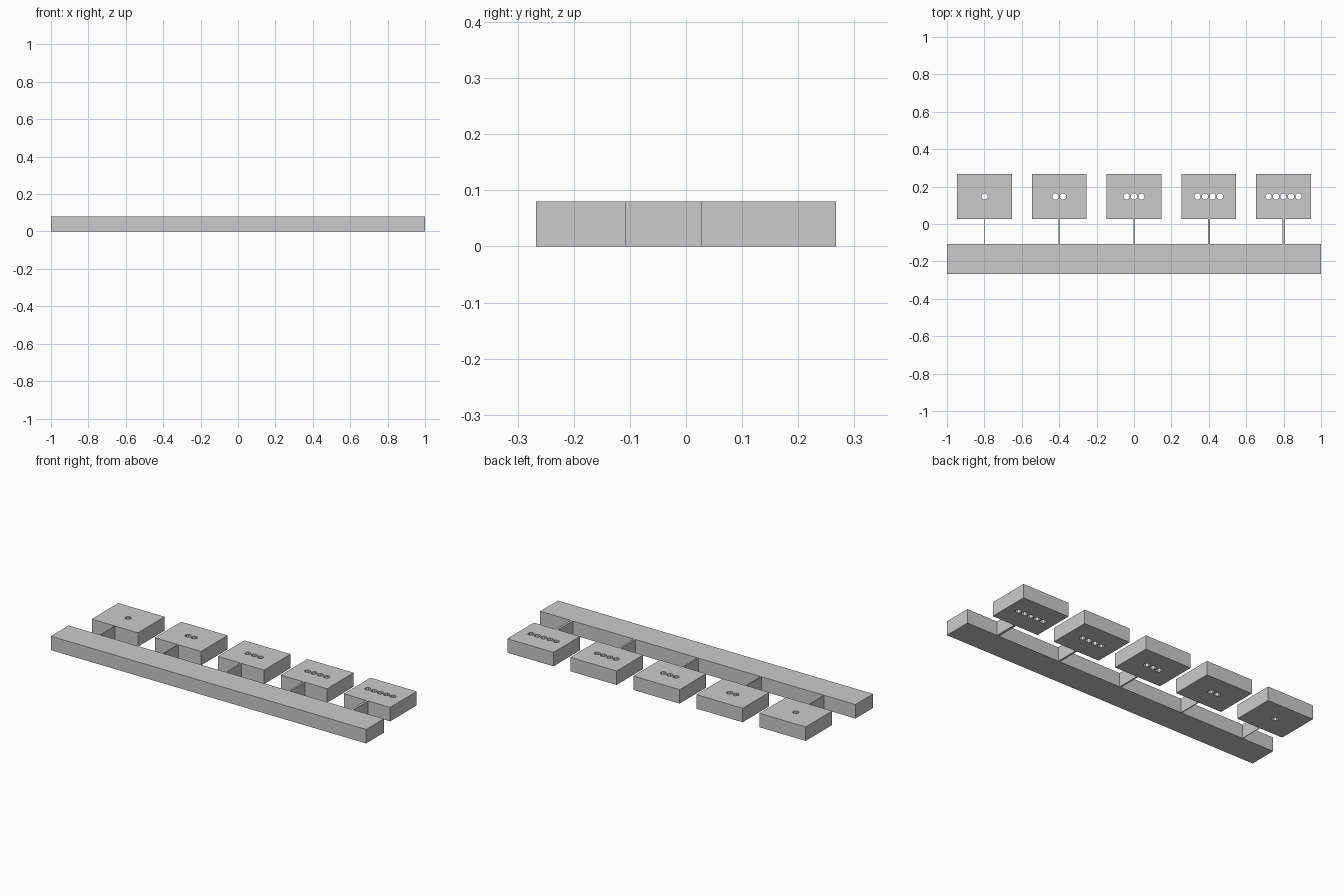
import bpy
import bmesh
from math import radians
from mathutils import Matrix

default = bpy.data.objects.get("Cube")
if default:
    bpy.data.objects.remove(default, do_unlink=True)

HEIGHT = 0.08
UNIT = 2 / 150          # one small design step
SPACING = 0.4           # distance between tags
TAG_Y = 0.147
HOLE_PITCH = 0.04

grey = bpy.data.materials.new("plain grey")
grey.use_nodes = True
colour = (0.6, 0.6, 0.6, 1)
grey.diffuse_color = colour
grey.node_tree.nodes["Principled BSDF"].inputs["Base Color"].default_value = colour


def finish(name, bm):
    """Turn a bmesh into a grey object."""
    mesh = bpy.data.meshes.new(name)
    bm.to_mesh(mesh)
    bm.free()
    mesh.materials.append(grey)
    obj = bpy.data.objects.new(name, mesh)
    bpy.context.collection.objects.link(obj)
    return obj


def box(name, x, y, width, depth):
    """Box standing on the ground, centred on x, y."""
    bm = bmesh.new()
    place = Matrix.Translation((x, y, HEIGHT / 2)) @ Matrix.Diagonal((width, depth, HEIGHT, 1))
    bmesh.ops.create_cube(bm, size=1, matrix=place)
    return finish(name, bm)


def hole_cutter(name, x, y, count):
    """Row of eight-sided rods centred on x, y."""
    bm = bmesh.new()
    for k in range(count):
        hole_x = x + (k - (count - 1) / 2) * HOLE_PITCH
        place = Matrix.Translation((hole_x, y, HEIGHT / 2)) @ Matrix.Rotation(radians(22.5), 4, "Z")
        bmesh.ops.create_cone(bm, cap_ends=True, segments=8, radius1=0.017, radius2=0.017,
                              depth=HEIGHT * 2, matrix=place)
    cutter = finish(name, bm)
    cutter.hide_render = True
    return cutter


# Long base bar along the front
box("base_bar", 0, -0.187, 2, 0.16)

# Tags with one to five holes, on ever thicker webs
for n in range(1, 6):
    x = (n - 3) * SPACING
    box(f"web_{n}", x, -0.04, 0.2 * n * UNIT, 0.134)
    tag = box(f"tag_{n}", x, TAG_Y, 22 * UNIT, 18 * UNIT)
    cutter = hole_cutter(f"hole_cutter_{n}", x, TAG_Y, n)
    cut = tag.modifiers.new("holes", "BOOLEAN")
    cut.operation = "DIFFERENCE"
    cut.solver = "EXACT"
    cut.object = cutter

    # Bake the holes and drop the helper
    bpy.context.view_layer.objects.active = tag
    bpy.ops.object.modifier_apply(modifier=cut.name)
    bpy.data.objects.remove(cutter, do_unlink=True)
